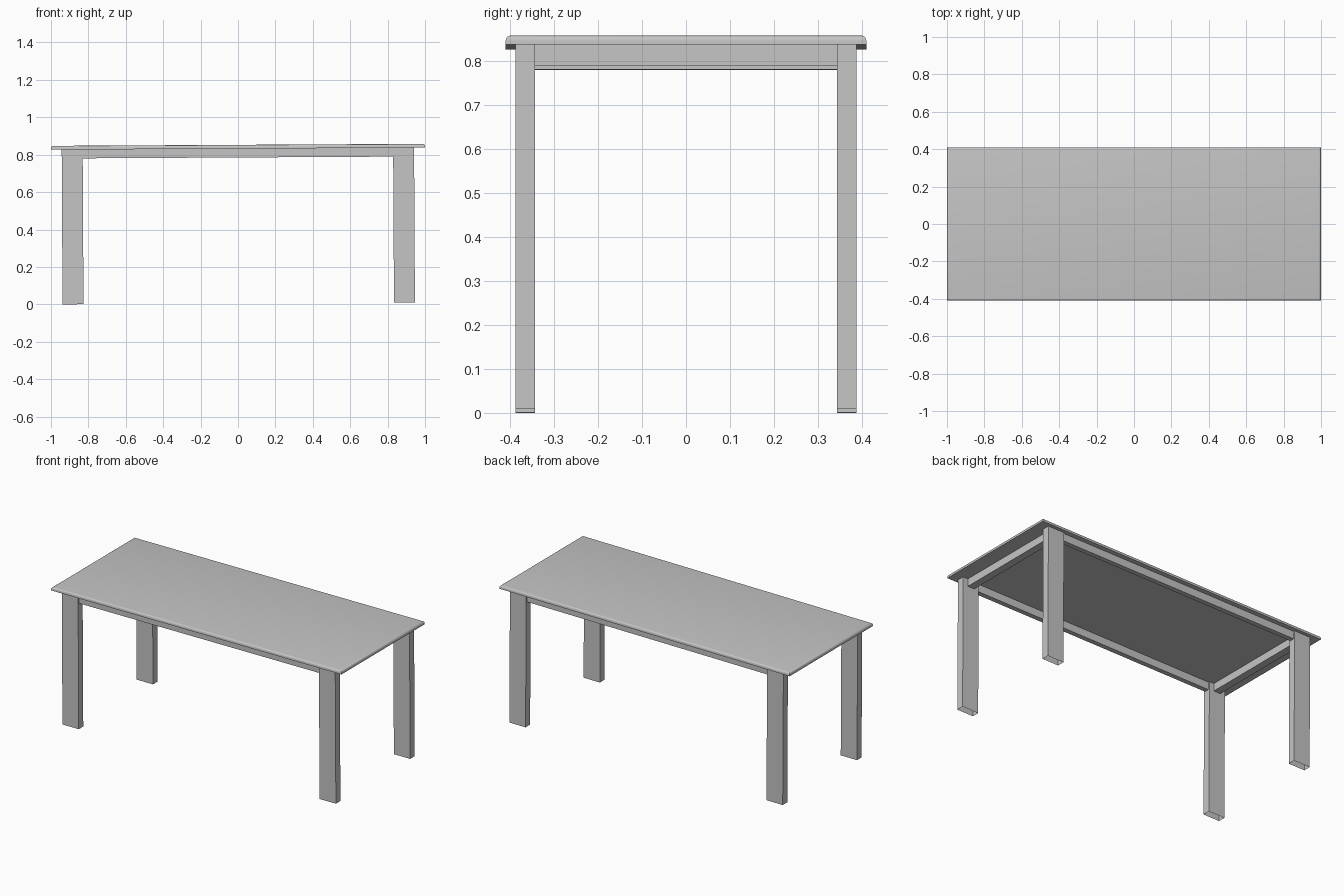
import bpy, bmesh, math
from mathutils import Matrix

cube = bpy.data.objects.get("Cube")
if cube:
    bpy.data.objects.remove(cube, do_unlink=True)

grey = bpy.data.materials.new("plain grey")
grey.use_nodes = True
grey.diffuse_color = (0.56, 0.56, 0.56, 1)
grey.node_tree.nodes["Principled BSDF"].inputs["Base Color"].default_value = grey.diffuse_color

# The whole table leans slightly, with its +x end raised
LEAN = Matrix.Translation((0.004, 0, 0.0052)) @ Matrix.Rotation(-0.0055, 4, 'Y')


def box(name, low, high, open_bottom=False, round_top=0):
    bm = bmesh.new()
    bmesh.ops.create_cube(bm, size=1)
    for v in bm.verts:
        v.co = [(a + b) / 2 + c * (b - a) for a, b, c in zip(low, high, v.co)]
    bm.normal_update()
    if open_bottom:
        bottom = [f for f in bm.faces if f.normal.z < -0.9]
        bmesh.ops.delete(bm, geom=bottom, context='FACES_ONLY')
    if round_top:
        rim = [e for e in bm.edges if all(v.co.z > high[2] - 0.001 for v in e.verts)]
        bmesh.ops.bevel(bm, geom=rim, offset=round_top, segments=4,
                        profile=0.5, affect='EDGES')
    bm.transform(LEAN)
    mesh = bpy.data.meshes.new(name)
    bm.to_mesh(mesh)
    bm.free()
    mesh.materials.append(grey)
    obj = bpy.data.objects.new(name, mesh)
    bpy.context.collection.objects.link(obj)
    return obj


TOP, UNDER, RAIL = 0.8475, 0.827, 0.78

# Tabletop with a rounded upper rim
top = box("tabletop", (-1, -0.41, UNDER), (1, 0.41, TOP), round_top=0.012)
bpy.context.view_layer.objects.active = top
top.select_set(True)
bpy.ops.object.shade_smooth_by_angle(angle=math.radians(35))

for sx, end in ((-1, "right"), (1, "left")):
    # Hollow flat legs
    for sy, side in ((-1, "front"), (1, "back")):
        x, y = sx * 0.886, sy * 0.3655
        box(f"{side}_{end}_leg", (x - 0.056, y - 0.0225, 0),
            (x + 0.056, y + 0.0225, UNDER), open_bottom=True)
    # End rails
    x = sx * 0.885
    box(f"{end}_rail", (x - 0.023, -0.343, RAIL), (x + 0.023, 0.343, UNDER))

# Long rails
for sy, side in ((-1, "front"), (1, "back")):
    y = sy * 0.3655
    box(f"{side}_rail", (-0.83, y - 0.015, RAIL), (0.83, y + 0.015, UNDER))
